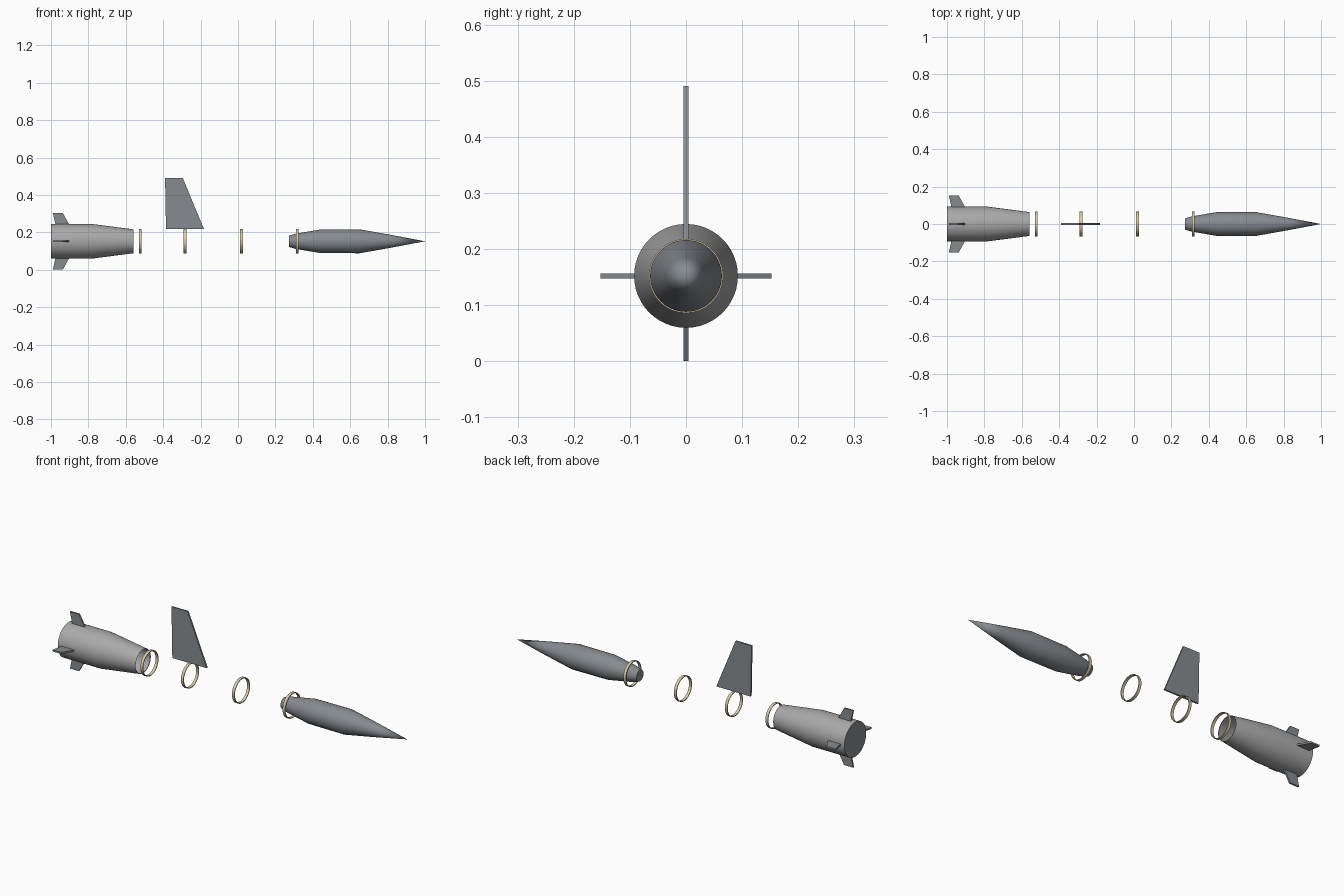
import bpy, bmesh, math
from mathutils import Matrix, Vector

cube = bpy.data.objects.get("Cube")
if cube:
    bpy.data.objects.remove(cube, do_unlink=True)

AXIS_Z = 0.152
SIDES = 48
FIN_THICK = 0.009


def material(name, rgb):
    m = bpy.data.materials.new(name)
    m.use_nodes = True
    m.diffuse_color = (*rgb, 1)
    m.node_tree.nodes["Principled BSDF"].inputs["Base Color"].default_value = (*rgb, 1)
    return m


light_grey = material("light grey", (0.40, 0.40, 0.40))
blue_grey = material("blue grey", (0.24, 0.26, 0.28))
pale_yellow = material("pale yellow", (0.68, 0.60, 0.36))


def finish(bm, name, mat, smooth=True):
    bmesh.ops.remove_doubles(bm, verts=bm.verts, dist=1e-5)
    bmesh.ops.recalc_face_normals(bm, faces=bm.faces)
    mesh = bpy.data.meshes.new(name)
    bm.to_mesh(mesh)
    bm.free()
    mesh.materials.append(mat)
    ob = bpy.data.objects.new(name, mesh)
    bpy.context.collection.objects.link(ob)
    if smooth:
        bpy.ops.object.select_all(action="DESELECT")
        ob.select_set(True)
        bpy.context.view_layer.objects.active = ob
        bpy.ops.object.shade_smooth_by_angle(angle=math.radians(30))
    return ob


def lathe(name, profile, mat, closed=False):
    """Spin (x, radius) points around the long axis."""
    bm = bmesh.new()
    vs = [bm.verts.new((x, 0, AXIS_Z + r)) for x, r in profile]
    pairs = list(zip(vs, vs[1:])) + ([(vs[-1], vs[0])] if closed else [])
    edges = [bm.edges.new(p) for p in pairs]
    bmesh.ops.spin(bm, geom=vs + edges, cent=(0, 0, AXIS_Z), axis=(1, 0, 0),
                   angle=math.tau, steps=SIDES)
    return finish(bm, name, mat)


def fin(name, outline, turn=0):
    """Flat plate from (x, radius) corners, turned about the long axis."""
    bm = bmesh.new()
    face = bm.faces.new([bm.verts.new((x, -FIN_THICK / 2, r)) for x, r in outline])
    out = bmesh.ops.extrude_face_region(bm, geom=[face])
    verts = [v for v in out["geom"] if isinstance(v, bmesh.types.BMVert)]
    bmesh.ops.translate(bm, verts=verts, vec=(0, FIN_THICK, 0))
    bm.transform(Matrix.Translation(Vector((0, 0, AXIS_Z))) @ Matrix.Rotation(turn, 4, "X"))
    return finish(bm, name, blue_grey, smooth=False)


# Booster: closed tail, open tapered front
lathe("booster_body", [(-1, 0.0925), (-0.78, 0.0925), (-0.56, 0.064),
                       (-0.562, 0.062), (-0.78, 0.089), (-0.99, 0.089), (-0.99, 0)], light_grey)
lathe("booster_tail_cap", [(-1, 0), (-1, 0.0925)], blue_grey)

# Four small swept tail fins
for i, side in enumerate(("top", "left", "bottom", "right")):
    fin("tail_fin_" + side, [(-0.975, 0.085), (-0.9, 0.085), (-0.937, 0.152), (-0.99, 0.152)],
        i * math.pi / 2)

# Tall fin standing on the second ring
fin("tall_fin", [(-0.385, 0.066), (-0.182, 0.066), (-0.295, 0.338), (-0.39, 0.338)])

# Four spaced rings
for i, x in enumerate((-0.523, -0.283, 0.018, 0.317)):
    lathe(f"ring_{i + 1}", [(x - 0.0075, 0.062), (x + 0.0075, 0.062),
                            (x + 0.0075, 0.066), (x - 0.0075, 0.066)], pale_yellow, closed=True)

# Slender pointed nose section with a tapered tail
lathe("nose_body", [(0.272, 0), (0.272, 0.03), (0.31, 0.041), (0.44, 0.063),
                    (0.65, 0.064), (0.82, 0.034), (1, 0)], blue_grey)
